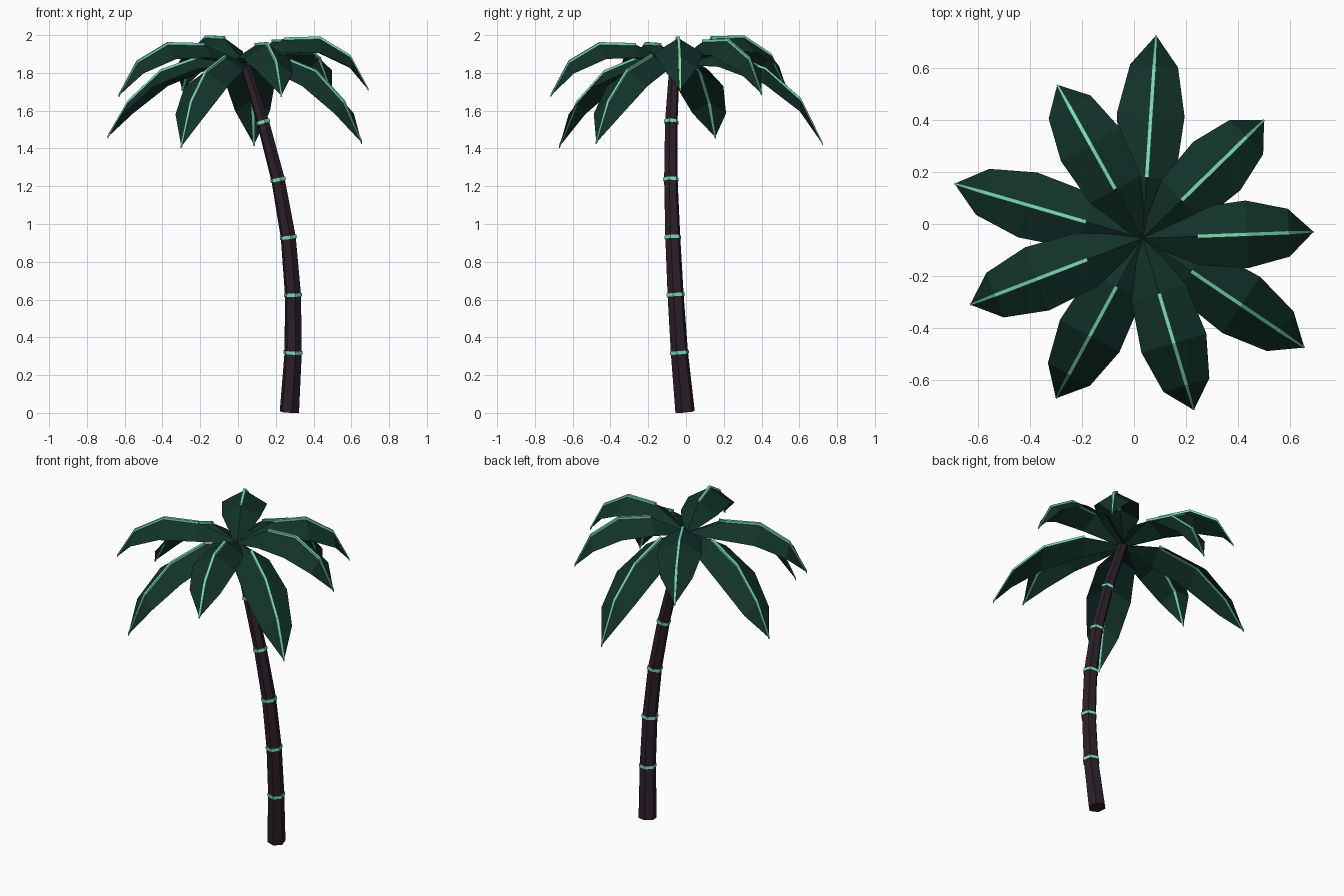
import bpy, bmesh, math
from mathutils import Vector

if "Cube" in bpy.data.objects:
    bpy.data.objects.remove(bpy.data.objects["Cube"])


def material(name, rgb):
    m = bpy.data.materials.new(name)
    m.diffuse_color = (*rgb, 1)
    m.use_nodes = True
    m.node_tree.nodes["Principled BSDF"].inputs["Base Color"].default_value = m.diffuse_color
    return m


BARK = material("dark bark", (0.025, 0.014, 0.022))
LEAF = material("deep green", (0.006, 0.033, 0.023))
MINT = material("mint", (0.20, 0.72, 0.48))


def finish(bm, name, mat):
    bmesh.ops.recalc_face_normals(bm, faces=bm.faces)
    me = bpy.data.meshes.new(name)
    bm.to_mesh(me)
    bm.free()
    me.materials.append(mat)
    ob = bpy.data.objects.new(name, me)
    bpy.context.collection.objects.link(ob)
    return ob


def loft(bm, rings):
    """Closed, capped skin through rings of equal point count."""
    vs = [[bm.verts.new(p) for p in r] for r in rings]
    n = len(vs[0])
    for a, b in zip(vs, vs[1:]):
        for i in range(n):
            j = (i + 1) % n
            bm.faces.new((a[i], a[j], b[j], b[i]))
    bm.faces.new(vs[0])
    bm.faces.new(vs[-1])


def hexagon(c, axis, r):
    """Six-sided ring around c, square to axis."""
    u = Vector((0, 1, 0)).cross(axis).normalized()
    v = axis.cross(u)
    return [c + r * (math.cos(t) * u + math.sin(t) * v)
            for t in (math.radians(45 + 60 * k) for k in range(6))]


# Trunk: leaning hexagonal column (centre, radius)
path = [(0.272, -0.005, 0.005, 0.053), (0.292, -0.035, 0.32, 0.047),
        (0.291, -0.055, 0.625, 0.044), (0.266, -0.07, 0.93, 0.041),
        (0.212, -0.08, 1.235, 0.037), (0.132, -0.078, 1.54, 0.034),
        (0.035, -0.06, 1.85, 0.028)]
pts = [Vector(p[:3]) for p in path]
axes = [(pts[min(i + 1, 6)] - pts[max(i - 1, 0)]).normalized() for i in range(7)]
bm = bmesh.new()
loft(bm, [hexagon(p, a, q[3]) for p, a, q in zip(pts, axes, path)])
finish(bm, "trunk", BARK)

# Mint bands at the trunk joints
bm = bmesh.new()
for p, a, q in list(zip(pts, axes, path))[1:6]:
    loft(bm, [hexagon(p + a * h, a, q[3] + 0.005) for h in (-0.009, 0.009)])
finish(bm, "trunk_bands", MINT)

# Fronds: midrib profile as (fraction of reach, height), half widths, edge drops
HUB = Vector((0.033, -0.055, 0))
HIGH = [(0, 1.855), (0.32, 1.957), (0.61, 1.962), (0.855, 1.865)]
LOW = [(0, 1.855), (0.30, 1.89), (0.61, 1.81), (0.85, 1.645)]
HALF = [0.015, 0.11, 0.13, 0.092]
DROP = [0.01, 0.07, 0.08, 0.06]
tips = [(0.085, 0.725, 1.42, LOW, 0.012), (0.50, 0.40, 1.69, HIGH, 0.01),
        (0.69, -0.03, 1.71, HIGH, 0.022), (0.655, -0.475, 1.43, LOW, 0),
        (0.23, -0.715, 1.68, HIGH, -0.008), (-0.30, -0.67, 1.41, LOW, -0.005),
        (-0.63, -0.31, 1.68, HIGH, -0.008), (-0.69, 0.155, 1.46, LOW, 0),
        (-0.295, 0.535, 1.71, HIGH, 0.028)]

for k, (tx, ty, tz, profile, lift) in enumerate(tips, 1):
    reach = Vector((tx, ty, 0)) - HUB
    side = Vector((-reach.y, reach.x, 0)).normalized()
    rib = [HUB + reach * f + Vector((0, 0, z + (lift if f else 0))) for f, z in profile]
    tip = Vector((tx, ty, tz))

    # Folded leaf blade, ridge along the middle
    bm = bmesh.new()
    rows = []
    for p, w, d in zip(rib, HALF, DROP):
        low = Vector((0, 0, -d))
        rows.append([bm.verts.new(q) for q in (p + side * w + low, p, p - side * w + low)])
    for a, b in zip(rows, rows[1:]):
        for i in (0, 1):
            bm.faces.new((a[i], a[i + 1], b[i + 1], b[i]))
    end = bm.verts.new(tip)
    for i in (0, 1):
        bm.faces.new((rows[-1][i], rows[-1][i + 1], end))
    ob = finish(bm, f"frond_{k}", LEAF)
    # recalculation may leave an open sheet facing down: turn it up
    if sum(f.normal.z for f in ob.data.polygons) < 0:
        ob.data.flip_normals()

    # Mint midrib strip lying on the ridge
    bm = bmesh.new()
    line = rib[1:] + [tip]
    rings = []
    for p, w in zip(line, (0.008, 0.008, 0.008, 0.004)):
        up, dn = Vector((0, 0, 0.009)), Vector((0, 0, -0.007))
        rings.append([p + side * w + up, p - side * w + up,
                      p - side * w + dn, p + side * w + dn])
    loft(bm, rings)
    finish(bm, f"frond_rib_{k}", MINT)
